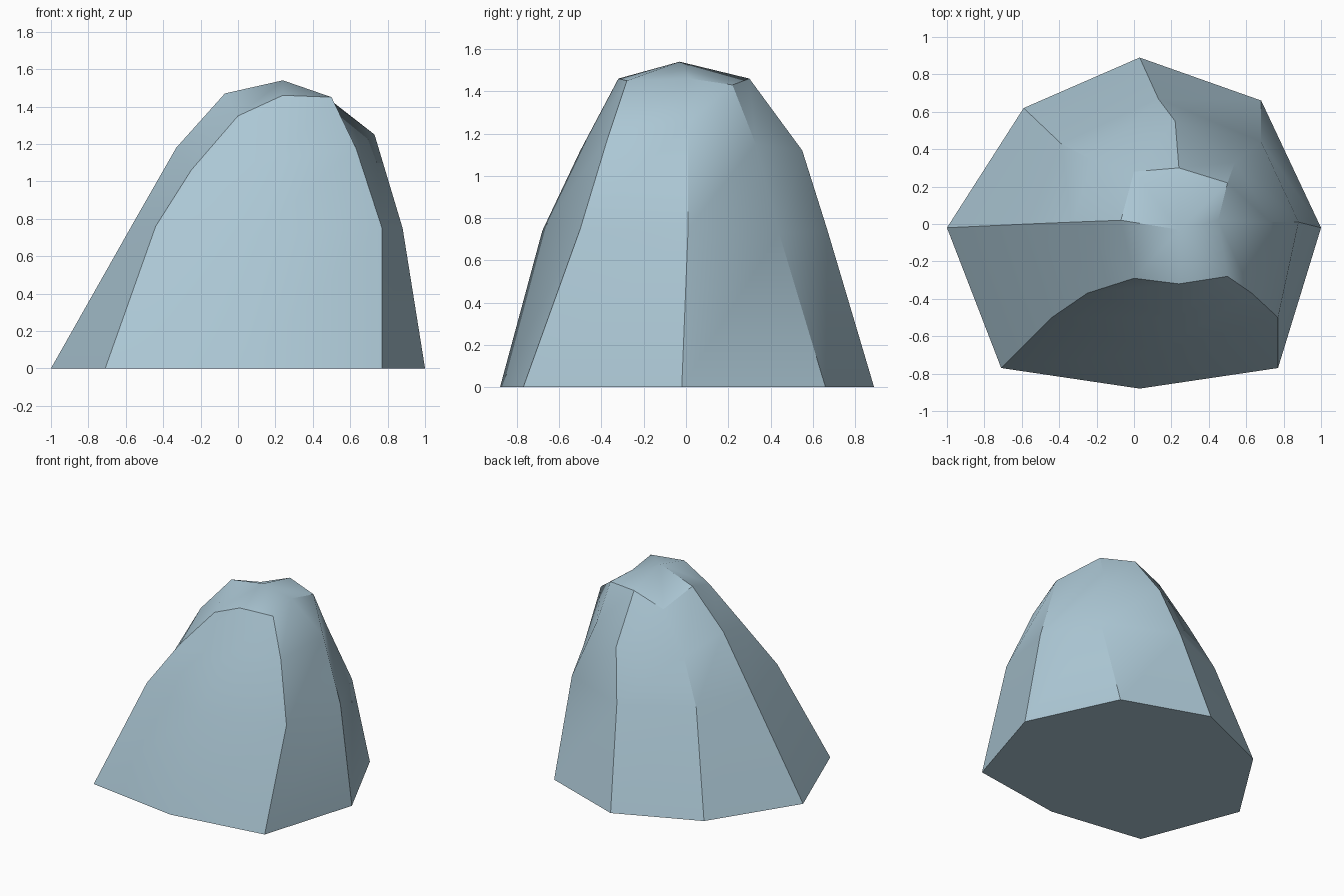
import bpy, bmesh, math

# Eight upright ridges, counter-clockwise from the left: base, waist, shoulder, crown
ridges = [
    [(-1.00, -0.02, 0), (-0.57, 0.00, 0.76), (-0.33, 0.01, 1.18), (-0.07, 0.02, 1.47)],  # left
    [(-0.71, -0.77, 0), (-0.44, -0.50, 0.76), (-0.25, -0.37, 1.06), (0.00, -0.29, 1.35)],  # front left
    [(0.03, -0.88, 0), (0.13, -0.68, 0.74), (0.22, -0.50, 1.12), (0.24, -0.32, 1.46)],  # front
    [(0.77, -0.77, 0), (0.77, -0.50, 0.75), (0.63, -0.37, 1.18), (0.50, -0.28, 1.45)],  # front right
    [(1.00, -0.02, 0), (0.88, 0.01, 0.75), (0.73, 0.01, 1.25), (0.45, 0.02, 1.46)],  # right
    [(0.68, 0.66, 0), (0.68, 0.44, 0.73), (0.54, 0.33, 1.15), (0.50, 0.22, 1.43)],  # back right
    [(0.03, 0.89, 0), (0.13, 0.67, 0.74), (0.22, 0.55, 1.12), (0.24, 0.30, 1.46)],  # back
    [(-0.59, 0.62, 0), (-0.39, 0.43, 0.76), (-0.22, 0.34, 1.08), (0.00, 0.28, 1.37)],  # back left
]
apex = (0.24, -0.03, 1.54)

# Boulder: skin between neighbouring ridges, fan on top, flat underside
bm = bmesh.new()
cols = [[bm.verts.new(p) for p in r] for r in ridges]
tip = bm.verts.new(apex)
for i, a in enumerate(cols):
    b = cols[(i + 1) % len(cols)]
    for k in range(3):
        bm.faces.new((a[k], b[k], b[k + 1], a[k + 1]))
    bm.faces.new((a[3], b[3], tip))
bm.faces.new([c[0] for c in reversed(cols)])
bmesh.ops.recalc_face_normals(bm, faces=bm.faces)
mesh = bpy.data.meshes.new("boulder")
bm.to_mesh(mesh)
bm.free()

boulder = bpy.data.objects.new("boulder", mesh)
bpy.context.collection.objects.link(boulder)
stone = bpy.data.materials.new("pale blue stone")
stone.diffuse_color = (0.41, 0.57, 0.66, 1)
mesh.materials.append(stone)

# Soft shading with the strong ridges kept crisp
bpy.context.view_layer.objects.active = boulder
boulder.select_set(True)
bpy.ops.object.shade_smooth_by_angle(angle=math.radians(32))
